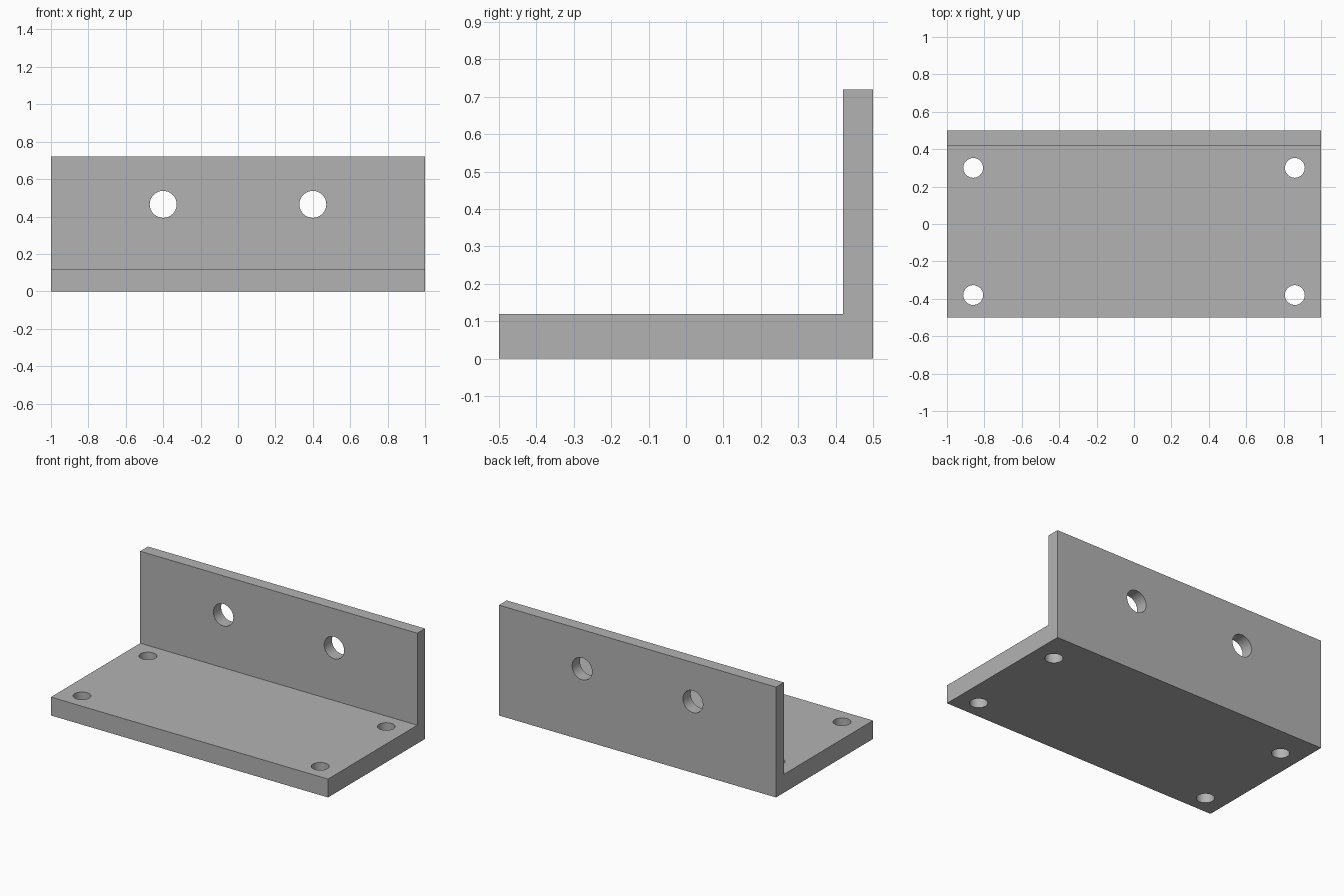
import bpy, bmesh, math

if "Cube" in bpy.data.objects:
    bpy.data.objects.remove(bpy.data.objects["Cube"])

grey = bpy.data.materials.new("plain grey")
grey.diffuse_color = (0.45, 0.45, 0.45, 1)
grey.use_nodes = True
grey.node_tree.nodes["Principled BSDF"].inputs["Base Color"].default_value = grey.diffuse_color

# L-shaped bracket: side profile (y, z) extruded along x
profile = [(-0.5, 0), (0.5, 0), (0.5, 0.72), (0.42, 0.72), (0.42, 0.12), (-0.5, 0.12)]
bm = bmesh.new()
face = bm.faces.new([bm.verts.new((-1, y, z)) for y, z in profile])
ext = bmesh.ops.extrude_face_region(bm, geom=[face])
moved = [v for v in ext["geom"] if isinstance(v, bmesh.types.BMVert)]
bmesh.ops.translate(bm, verts=moved, vec=(2, 0, 0))
bmesh.ops.recalc_face_normals(bm, faces=bm.faces[:])
mesh = bpy.data.meshes.new("angle_bracket")
bm.to_mesh(mesh)
bm.free()
bracket = bpy.data.objects.new("angle_bracket", mesh)
bpy.context.collection.objects.link(bracket)
mesh.materials.append(grey)


def drill(location, radius, rotation=(0, 0, 0)):
    """Cut one round through-hole in the bracket."""
    bpy.ops.mesh.primitive_cylinder_add(vertices=48, radius=radius, depth=0.3,
                                        location=location, rotation=rotation)
    cutter = bpy.context.object
    cutter.name = "hole_cutter"
    cutter.hide_render = True
    cutter.data.materials.append(grey)
    mod = bracket.modifiers.new("hole", 'BOOLEAN')
    mod.operation = 'DIFFERENCE'
    mod.solver = 'EXACT'
    mod.object = cutter
    bpy.context.view_layer.objects.active = bracket
    bpy.ops.object.modifier_apply(modifier=mod.name)
    bpy.data.objects.remove(cutter)


for side in (-1, 1):
    # base plate mounting holes
    for y in (0.30, -0.38):
        drill((side * 0.86, y, 0.06), 0.053)
    # upright plate holes
    drill((side * 0.40, 0.46, 0.465), 0.072, (math.pi / 2, 0, 0))

# smooth hole walls, sharp plate edges
bpy.ops.object.select_all(action='DESELECT')
bracket.select_set(True)
bpy.context.view_layer.objects.active = bracket
bpy.ops.object.shade_smooth_by_angle(angle=math.radians(30))
